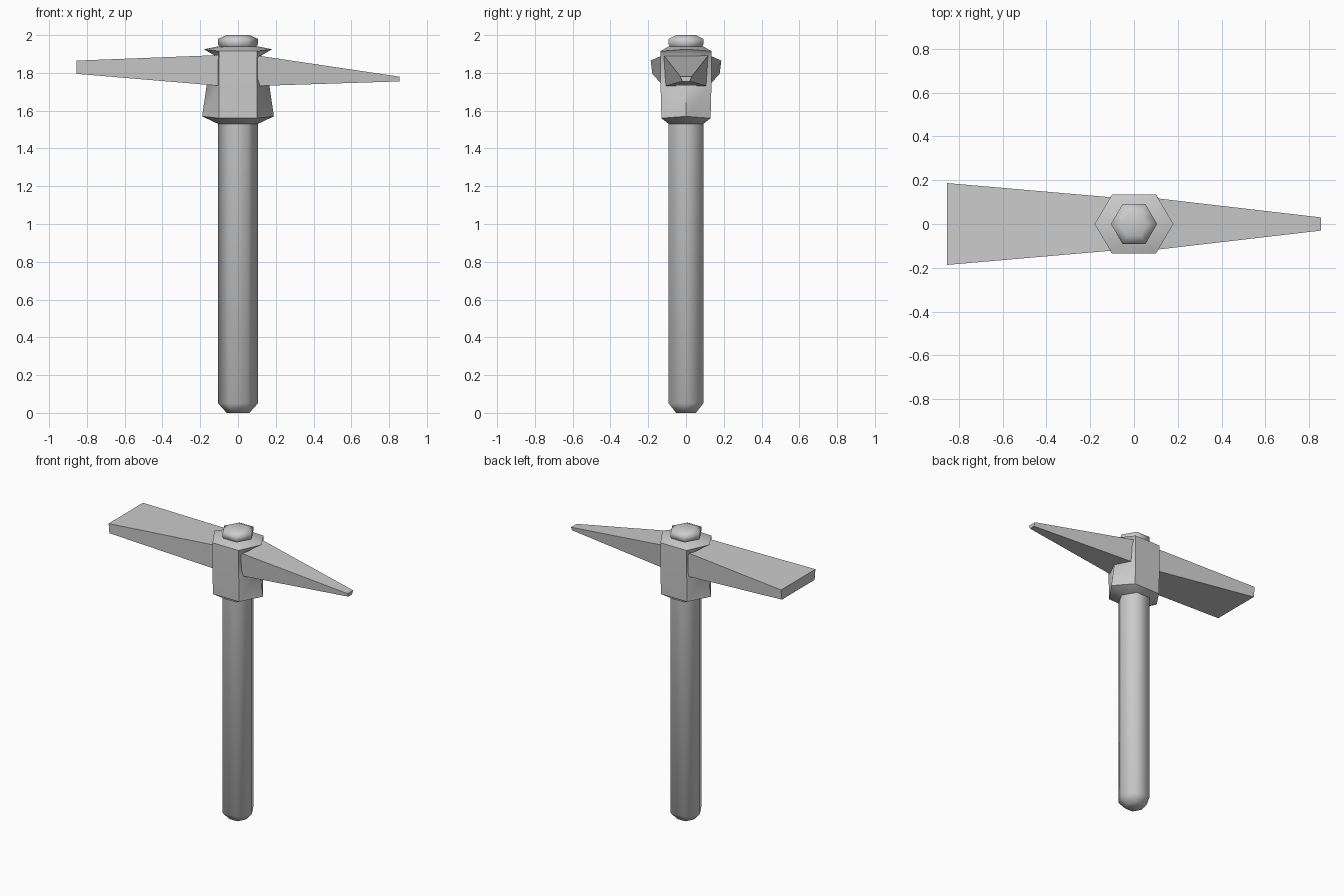
import bpy, bmesh
from math import radians

cube = bpy.data.objects.get("Cube")
if cube:
    bpy.data.objects.remove(cube, do_unlink=True)

GREY = (0.6, 0.6, 0.6, 1)
grey = bpy.data.materials.new("plain grey")
grey.use_nodes = True
grey.diffuse_color = GREY
grey.node_tree.nodes["Principled BSDF"].inputs["Base Color"].default_value = GREY


def hex_loop(z, point_x, side_x, side_y, dz=0.0):
    """Six corners with points on the x axis; dz lifts the two points."""
    return [(point_x, 0, z + dz), (side_x, side_y, z), (-side_x, side_y, z),
            (-point_x, 0, z + dz), (-side_x, -side_y, z), (side_x, -side_y, z)]


def box_loop(x, top_y, low_y, low_z, top_z):
    """Four corners of a cross-section facing along x."""
    return [(x, -low_y, low_z), (x, low_y, low_z), (x, top_y, top_z), (x, -top_y, top_z)]


def loft(name, loops, angle):
    """Skin a list of equal loops and cap both ends."""
    bm = bmesh.new()
    rings = [[bm.verts.new(p) for p in loop] for loop in loops]
    for a, b in zip(rings, rings[1:]):
        for i in range(len(a)):
            j = (i + 1) % len(a)
            bm.faces.new((a[i], a[j], b[j], b[i]))
    bm.faces.new(rings[0])
    bm.faces.new(rings[-1])
    bmesh.ops.recalc_face_normals(bm, faces=bm.faces)
    mesh = bpy.data.meshes.new(name)
    bm.to_mesh(mesh)
    bm.free()
    mesh.materials.append(grey)
    obj = bpy.data.objects.new(name, mesh)
    bpy.context.collection.objects.link(obj)
    bpy.ops.object.select_all(action='DESELECT')
    obj.select_set(True)
    bpy.context.view_layer.objects.active = obj
    bpy.ops.object.shade_smooth_by_angle(angle=radians(angle))
    return obj


# Six-sided shaft with a chamfered foot and a domed head above the collar
loft("handle", [hex_loop(z, r, r / 2, r * 0.87) for z, r in
                ((0, 0.06), (0.05, 0.105), (1.94, 0.105))], 65)
loft("handle_cap", [hex_loop(z, r, r / 2, r * 0.87) for z, r in
                    ((1.92, 0.085), (1.95, 0.105), (1.98, 0.105), (2.0, 0.06))], 65)

# Collar whose side ridges pinch in where the arms leave it
loft("collar", [
    hex_loop(1.53, 0.105, 0.053, 0.092),
    hex_loop(1.56, 0.19, 0.1, 0.13, 0.01),
    hex_loop(1.74, 0.165, 0.1, 0.135),
    hex_loop(1.88, 0.12, 0.1, 0.135, 0.01),
    hex_loop(1.915, 0.18, 0.1, 0.135, 0.01),
    hex_loop(1.94, 0.105, 0.053, 0.092),
], 50)

# Flaring flat blade on one side, tapering pick on the other
loft("adze_blade", [box_loop(-0.08, 0.12, 0.12, 1.73, 1.895),
                    box_loop(-0.855, 0.187, 0.178, 1.795, 1.865)], 30)
loft("pick_spike", [box_loop(0.08, 0.12, 0.11, 1.73, 1.895),
                    box_loop(0.855, 0.03, 0.02, 1.755, 1.78)], 30)
